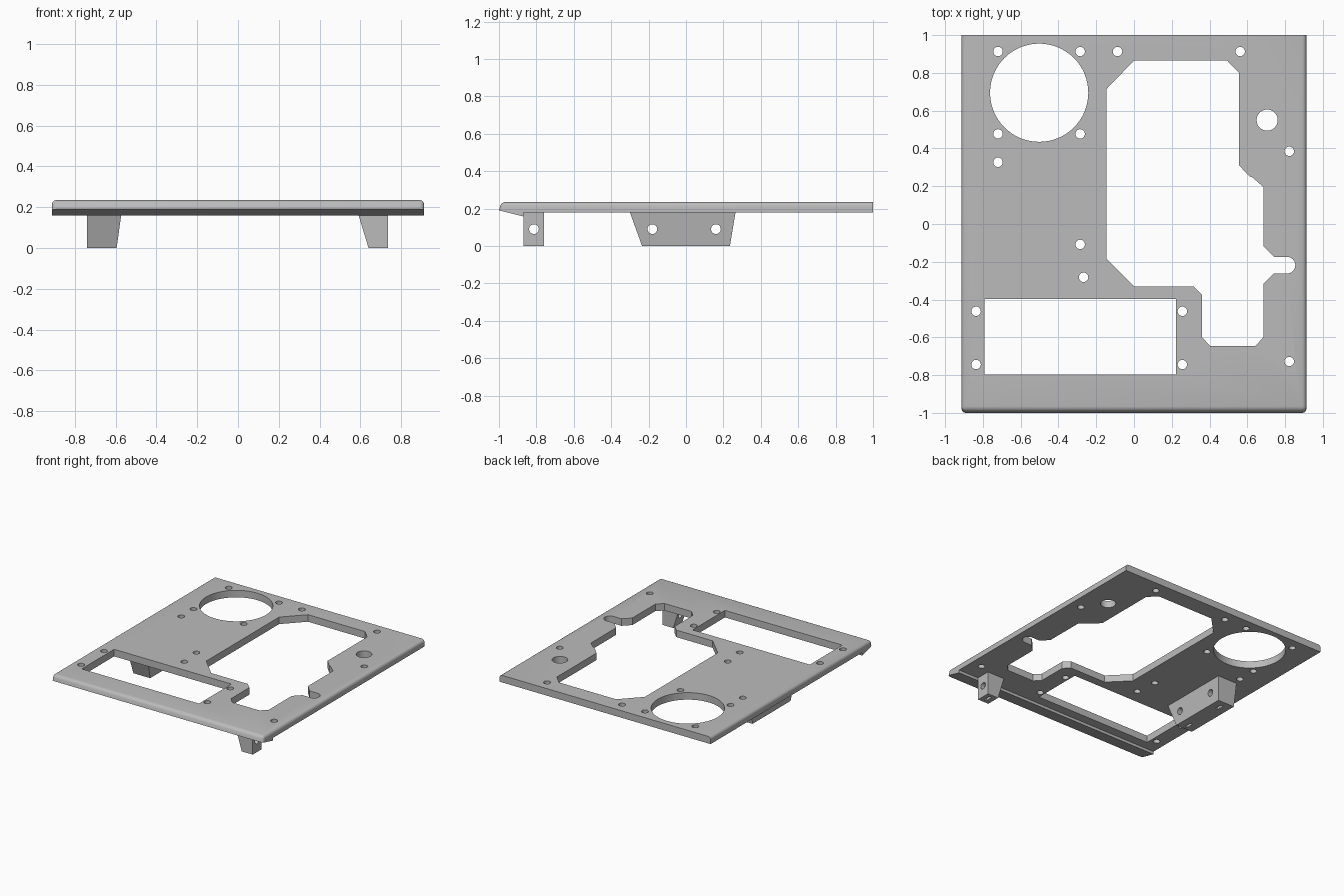
import bpy, bmesh
from math import sin, cos, pi
from mathutils import Vector

if "Cube" in bpy.data.objects:
    bpy.data.objects.remove(bpy.data.objects["Cube"])

metal = bpy.data.materials.new("plain grey")
metal.use_nodes = True
GREY = (0.5, 0.5, 0.5, 1)
metal.diffuse_color = GREY
metal.node_tree.nodes["Principled BSDF"].inputs["Base Color"].default_value = GREY


def prism(bm, loop, offset):
    """Closed prism from a loop of 3D points pushed along offset."""
    a = [bm.verts.new(p) for p in loop]
    b = [bm.verts.new(Vector(p) + Vector(offset)) for p in loop]
    n = len(a)
    faces = [bm.faces.new(a), bm.faces.new(b[::-1])]
    faces += [bm.faces.new((a[i], b[i], b[(i + 1) % n], a[(i + 1) % n])) for i in range(n)]
    bmesh.ops.recalc_face_normals(bm, faces=faces)


def circle(cx, cy, r, n, start=0, sweep=2 * pi):
    return [(cx + r * cos(start + sweep * i / n), cy + r * sin(start + sweep * i / n))
            for i in range(n)]


def box(x0, x1, y0, y1):
    return [(x0, y0), (x1, y0), (x1, y1), (x0, y1)]


def finish(bm, name):
    mesh = bpy.data.meshes.new(name)
    bm.to_mesh(mesh)
    bm.free()
    obj = bpy.data.objects.new(name, mesh)
    bpy.context.collection.objects.link(obj)
    mesh.materials.append(metal)
    return obj


def cut(obj, loops, offset):
    """Cut prisms grown from the loops out of obj."""
    bm = bmesh.new()
    for loop in loops:
        prism(bm, loop, offset)
    tool = finish(bm, "cutter")
    tool.hide_render = True
    mod = obj.modifiers.new("cut", "BOOLEAN")
    mod.operation, mod.solver, mod.object = "DIFFERENCE", "EXACT", tool
    bpy.context.view_layer.objects.active = obj
    bpy.ops.object.modifier_apply(modifier=mod.name)
    bpy.data.objects.remove(tool)


def smooth(obj):
    bpy.ops.object.select_all(action="DESELECT")
    obj.select_set(True)
    bpy.context.view_layer.objects.active = obj
    bpy.ops.object.shade_smooth_by_angle(angle=0.5)


# Plate: side profile with a sloping lip under the front, rounded top rim
HALF, TOP, BOTTOM = 0.913, 0.235, 0.18
profile = [(-1, 0.19), (-0.988, TOP), (1, TOP), (1, BOTTOM), (-0.87, BOTTOM), (-0.87, 0.158)]
bm = bmesh.new()
prism(bm, [(-HALF, y, z) for y, z in profile], (2 * HALF, 0, 0))


def on_rim(edge):
    p, q = (v.co for v in edge.verts)
    along_top = min(p.z, q.z) > TOP - 0.001 and min(p.y, q.y) < 0.9
    front_corner = max(p.y, q.y) < -0.98 and abs(p.x - q.x) < 0.01
    return along_top or front_corner


bmesh.ops.bevel(bm, geom=[e for e in bm.edges if on_rim(e)], offset=0.023,
                segments=4, profile=0.5, affect="EDGES")
plate = finish(bm, "top_plate")

# Openings in the plate
main_opening = [(0, 0.865), (-0.145, 0.715), (-0.145, -0.185), (0, -0.33), (0.315, -0.33),
                (0.36, -0.375), (0.36, -0.6), (0.405, -0.647), (0.64, -0.647), (0.686, -0.6),
                (0.686, -0.317), (0.741, -0.262)]
main_opening += circle(0.81, -0.218, 0.044, 12, -pi / 2, pi)
main_opening += [(0.81, -0.174), (0.741, -0.174), (0.686, -0.117), (0.686, 0.195),
                 (0.627, 0.247), (0.61, 0.253), (0.557, 0.31), (0.557, 0.8), (0.493, 0.865)]
screw_holes = [(x, y) for x in (-0.72, -0.285) for y in (0.913, 0.477)]
screw_holes += [(x, y) for x in (-0.836, 0.256) for y in (-0.462, -0.744)]
screw_holes += [(-0.087, 0.913), (0.562, 0.913), (-0.72, 0.327), (0.822, 0.385),
                (0.822, -0.728), (-0.285, -0.108), (-0.267, -0.282)]
openings = [main_opening, box(-0.792, 0.222, -0.798, -0.398),
            circle(-0.502, 0.695, 0.26, 64), circle(0.705, 0.55, 0.056, 32)]
openings += [circle(x, y, 0.025, 20) for x, y in screw_holes]
cut(plate, [[(x, y, 0) for x, y in loop] for loop in openings], (0, 0, 0.5))
smooth(plate)


# Feet: tapered blocks with cross holes and nut slots from below
def foot(name, low, high, slot_x, hole_ys):
    bm = bmesh.new()
    for z, rect in ((0, low), (BOTTOM, high)):
        for x, y in box(*rect):
            bm.verts.new((x, y, z))
    bmesh.ops.convex_hull(bm, input=bm.verts[:])
    bmesh.ops.dissolve_limit(bm, angle_limit=0.01, verts=bm.verts[:], edges=bm.edges[:])
    obj = finish(bm, name)
    cut(obj, [[(-1, y, z) for y, z in circle(hy, 0.09, 0.026, 24)] for hy in hole_ys], (2, 0, 0))
    slots = [box(slot_x - 0.011, slot_x + 0.011, hy - 0.03, hy + 0.03) for hy in hole_ys]
    cut(obj, [[(x, y, -0.1) for x, y in s] for s in slots], (0, 0, 0.22))
    smooth(obj)


foot("right_foot", (-0.74, -0.595, -0.235, 0.235), (-0.74, -0.57, -0.3, 0.265),
     -0.665, (-0.18, 0.16))
foot("front_left_foot", (0.64, 0.735, -0.868, -0.758), (0.585, 0.735, -0.868, -0.758),
     0.69, (-0.813,))
